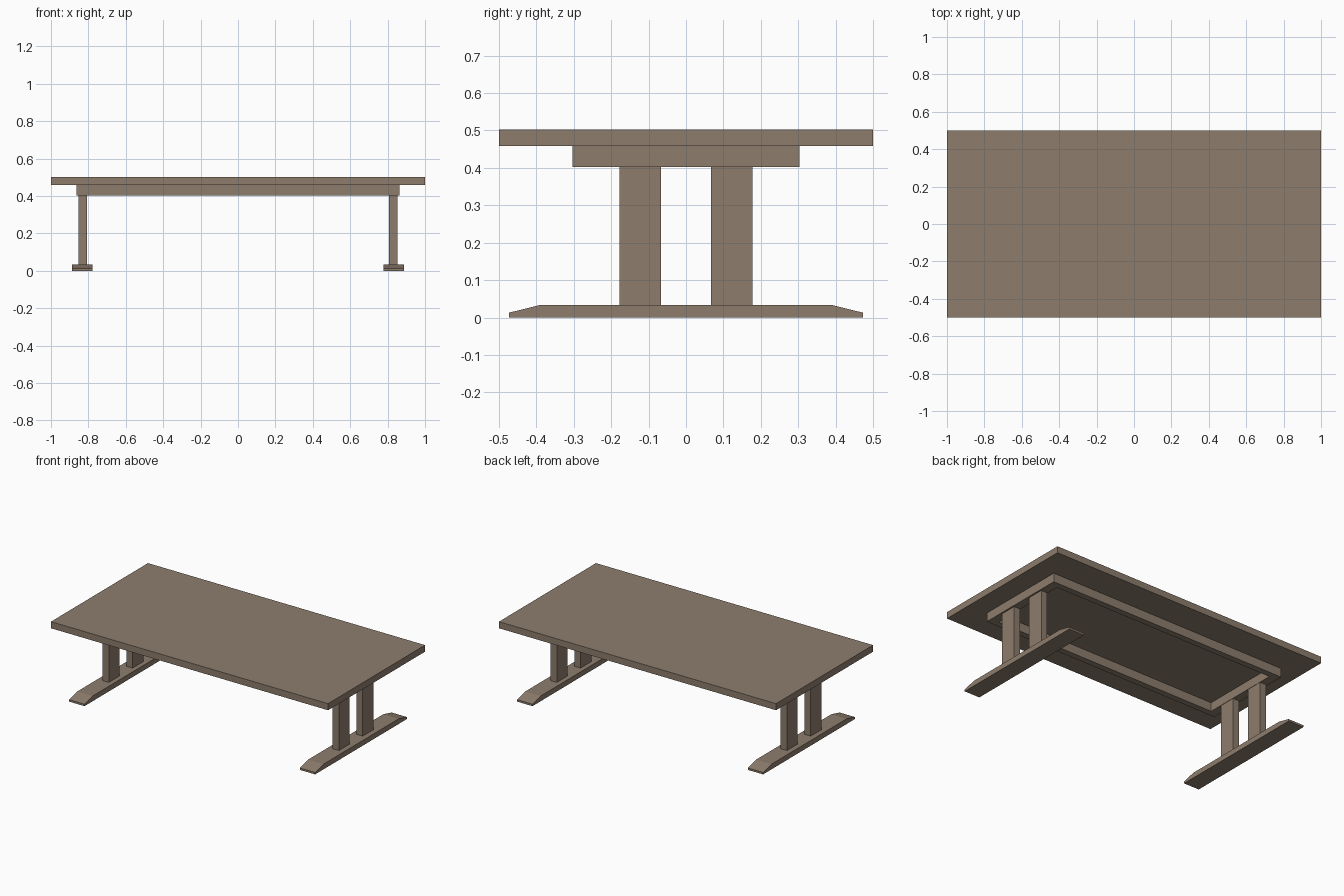
import bpy
import bmesh

if "Cube" in bpy.data.objects:
    bpy.data.objects.remove(bpy.data.objects["Cube"])

wood = bpy.data.materials.new("brown_wood")
wood.diffuse_color = (0.27, 0.205, 0.152, 1)
wood.use_nodes = True
wood.node_tree.nodes["Principled BSDF"].inputs["Base Color"].default_value = wood.diffuse_color


def finish(name, bm):
    bmesh.ops.recalc_face_normals(bm, faces=bm.faces)
    mesh = bpy.data.meshes.new(name)
    bm.to_mesh(mesh)
    bm.free()
    mesh.materials.append(wood)
    obj = bpy.data.objects.new(name, mesh)
    bpy.context.collection.objects.link(obj)
    return obj


def box(name, x, y, z):
    """Box spanning the given (low, high) ranges."""
    bm = bmesh.new()
    bmesh.ops.create_cube(bm, size=1)
    for v in bm.verts:
        v.co = [r[0] if c < 0 else r[1] for c, r in zip(v.co, (x, y, z))]
    return finish(name, bm)


def extrude_x(name, profile, x0, x1):
    """Extrude a (y, z) profile along x."""
    bm = bmesh.new()
    face = bm.faces.new([bm.verts.new((x0, y, z)) for y, z in profile])
    res = bmesh.ops.extrude_face_region(bm, geom=[face])
    for v in res["geom"]:
        if isinstance(v, bmesh.types.BMVert):
            v.co.x = x1
    return finish(name, bm)


def span(sign, a, b):
    return tuple(sorted((sign * a, sign * b)))


# Table top
box("table_top", (-1, 1), (-0.5, 0.5), (0.459, 0.502))

# Feet with sloped ends
foot_profile = [(-0.473, 0), (0.473, 0), (0.473, 0.013), (0.388, 0.034),
                (-0.388, 0.034), (-0.473, 0.013)]

for sx, side in ((-1, "left"), (1, "right")):
    extrude_x(f"{side}_foot", foot_profile, *span(sx, 0.777, 0.888))
    # End rail of the under-frame
    box(f"{side}_end_rail", span(sx, 0.806, 0.863), (-0.303, 0.303), (0.402, 0.459))
    # Pair of posts
    for sy, end in ((-1, "front"), (1, "back")):
        box(f"{side}_{end}_post", span(sx, 0.808, 0.853),
            span(sy, 0.067, 0.178), (0.034, 0.402))

# Long rails of the under-frame
for sy, end in ((-1, "front"), (1, "back")):
    box(f"{end}_long_rail", (-0.806, 0.806), span(sy, 0.263, 0.303), (0.402, 0.459))
